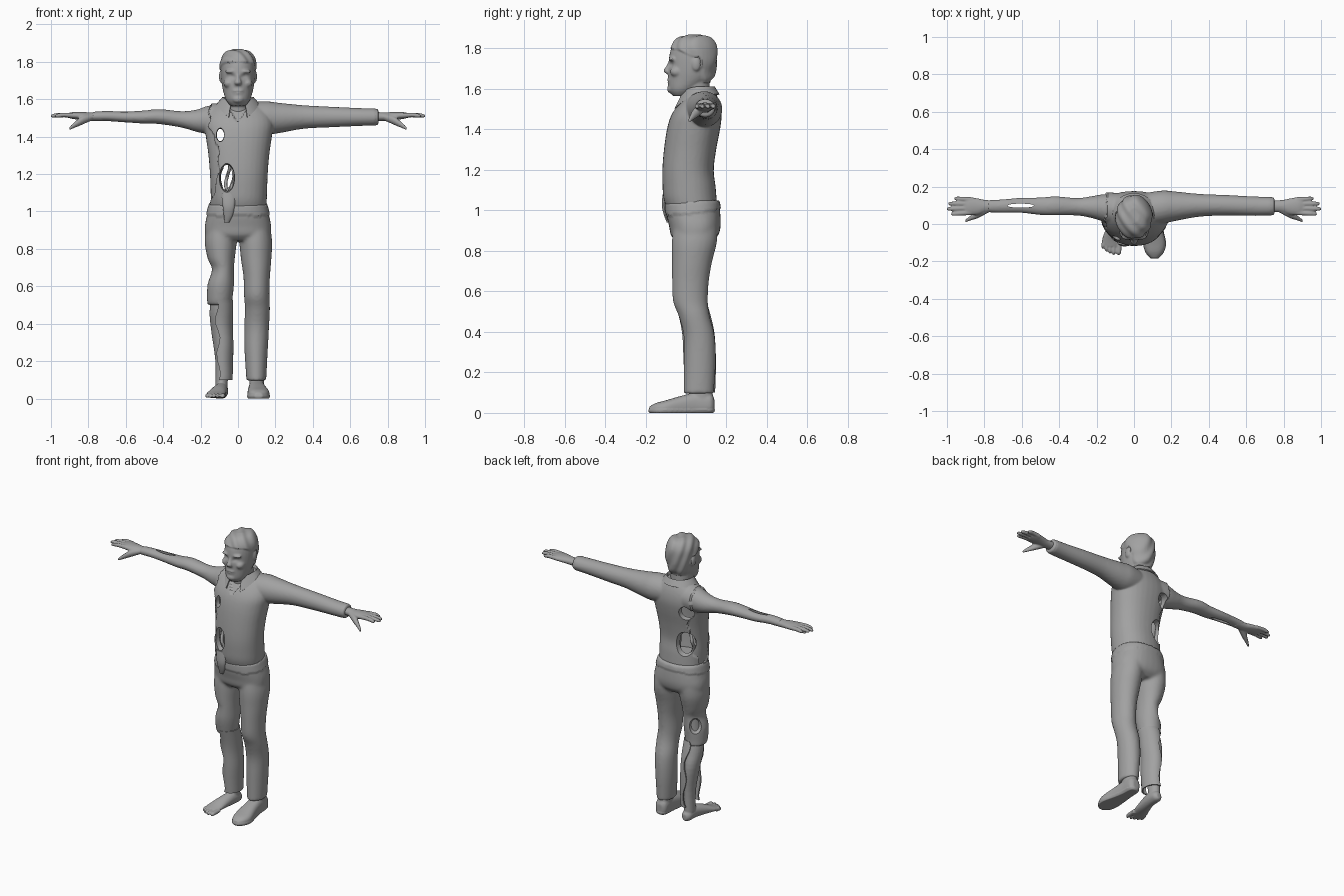
import bpy, bmesh
from math import sin, cos, pi, radians, copysign, exp
from mathutils import Matrix

AX = {'x': (0, 1, 2), 'y': (1, 0, 2), 'z': (2, 0, 1)}
GREY = bpy.data.materials.new('dark_grey')
GREY.diffuse_color = (.36, .36, .36, 1)


def loft(bm, axis, rings, seg=24, sq=1.0, arc=None, flip=1, steps=4):
    """Smooth tube through rings (t, c1, c2, r1, r2) stacked along an axis."""
    rows = []
    for i in range(len(rings) - 1):
        p = [rings[max(0, min(len(rings) - 1, i + k))] for k in (-1, 0, 1, 2)]
        for s in range(steps + (i == len(rings) - 2)):
            t = s / steps
            rows.append([0.5 * (2 * b + (c - a) * t + (2 * a - 5 * b + 4 * c - d) * t * t
                                + (3 * b - a - 3 * c + d) * t ** 3) for a, b, c, d in zip(*p)])
    grid = []
    for j, (t, c1, c2, r1, r2) in enumerate(rows):
        a0, a1 = arc or (0, 2 * pi)
        if arc:  # ragged cloth edges
            a0, a1 = a0 + .2 * sin(j * 1.3), a1 + .2 * sin(j * 1.1)
        ring = []
        for k in range(seg):
            a = a0 + (a1 - a0) * k / (seg - 1 if arc else seg)
            u, v = (copysign(abs(f) ** sq, f) for f in (cos(a), sin(a)))
            co = [0, 0, 0]
            for ax, val in zip(AX[axis], (t, c1 + r1 * u, c2 + r2 * v)):
                co[ax] = val
            co[0] *= flip
            ring.append(bm.verts.new(co))
        grid.append(ring)
    for A, B in zip(grid, grid[1:]):
        for k in range(seg - 1 if arc else seg):
            n = (k + 1) % seg
            bm.faces.new((A[k], A[n], B[n], B[k]))
    if not arc:
        bm.faces.new(grid[0])
        bm.faces.new(grid[-1])


def ball(bm, c, r):
    bmesh.ops.create_icosphere(bm, subdivisions=3, radius=1,
                               matrix=Matrix.Translation(c) @ Matrix.Diagonal((*r, 1)))


def apply_all(ob):
    bpy.ops.object.select_all(action='DESELECT')
    ob.select_set(True)
    bpy.context.view_layer.objects.active = ob
    for m in list(ob.modifiers):
        bpy.ops.object.modifier_apply(modifier=m.name)


def finish(name, bm, voxel=0, smooth=4, puff=None, cutters=(), thick=0):
    """Fuse the pieces, raise cloth with puff(co), cut holes, shade."""
    bmesh.ops.recalc_face_normals(bm, faces=bm.faces)
    me = bpy.data.meshes.new(name)
    bm.to_mesh(me)
    bm.free()
    ob = bpy.data.objects.new(name, me)
    bpy.context.collection.objects.link(ob)
    if voxel:
        m = ob.modifiers.new('fuse', 'REMESH')
        m.mode, m.voxel_size = 'VOXEL', voxel
        m = ob.modifiers.new('relax', 'SMOOTH')
        m.factor, m.iterations = 0.5, smooth
    if thick:
        m = ob.modifiers.new('cloth', 'SOLIDIFY')
        m.thickness, m.offset = thick, 0
    apply_all(ob)
    if puff:
        moves = [(v, v.normal * puff(v.co)) for v in ob.data.vertices]
        for v, d in moves:
            v.co += d
    for c in cutters:
        m = ob.modifiers.new('hole', 'BOOLEAN')
        m.operation, m.solver, m.object = 'DIFFERENCE', 'EXACT', c
    apply_all(ob)
    for c in cutters:
        bpy.data.objects.remove(c)
    ob.data.materials.clear()
    ob.data.materials.append(GREY)
    for p in ob.data.polygons:
        p.material_index = 0
    bpy.ops.object.shade_smooth_by_angle(angle=radians(45))
    return ob


def cutter(build):
    bm = bmesh.new()
    build(bm)
    ob = finish('cutter', bm)
    ob.hide_render = True
    return ob


def lerp(pts, z):
    for (z0, a), (z1, b) in zip(pts, pts[1:]):
        if z0 <= z <= z1:
            return a + (b - a) * (z - z0) / (z1 - z0)
    return pts[0][1] if z < pts[0][0] else pts[-1][1]


# Torso with one sleeve and one bare arm, hollow and holed
torso = [(1.01, 0, .03, .142, .115), (1.06, 0, .02, .145, .122), (1.12, 0, .015, .147, .122),
         (1.2, 0, .01, .15, .118), (1.3, 0, .02, .158, .12), (1.4, 0, .037, .172, .122),
         (1.47, 0, .052, .18, .115), (1.53, 0, .068, .155, .09), (1.585, 0, .08, .085, .055)]
bm = bmesh.new()
loft(bm, 'z', torso, 32, .9)
loft(bm, 'x', [(.05, .075, 1.5, .08, .075), (.15, .09, 1.5, .08, .08), (.22, .095, 1.5, .07, .072),
               (.35, .1, 1.505, .052, .054), (.5, .1, 1.505, .046, .046), (.65, .095, 1.505, .043, .039),
               (.74, .095, 1.505, .041, .037)])
loft(bm, 'x', [(-.05, .075, 1.49, .08, .08), (-.15, .085, 1.49, .075, .077), (-.22, .09, 1.485, .06, .06),
               (-.3, .092, 1.492, .047, .044), (-.42, .097, 1.507, .051, .04), (-.5, .095, 1.505, .047, .035),
               (-.6, .1, 1.505, .041, .03), (-.7, .096, 1.51, .036, .027), (-.78, .095, 1.508, .033, .025)])
edge = [(1.03, -.15), (1.15, -.11), (1.25, -.1), (1.35, -.105), (1.45, -.15), (1.6, -.15)]


def shirt(co):
    torn = co.x < lerp(edge, co.z) + .006 * sin(co.z * 60 + co.y * 30)
    open_neck = co.y < .03 and co.z > 1.47 and abs(co.x) < (co.z - 1.47) * .6
    return 0 if torn or open_neck else .009


cuts = [cutter(lambda b: loft(b, 'z', [(z, x, y, r - .02, q - .02) for z, x, y, r, q in torso[1:7]], 24, .9)),
        cutter(lambda b: ball(b, (-.06, -.12, 1.18), (.042, .1, .078))),
        cutter(lambda b: ball(b, (-.095, -.1, 1.41), (.022, .12, .038))),
        cutter(lambda b: ball(b, (-.085, .16, 1.19), (.062, .12, .085))),
        cutter(lambda b: ball(b, (-.105, .16, 1.41), (.045, .1, .048))),
        cutter(lambda b: ball(b, (-.605, .098, 1.505), (.078, .012, .08)))]
finish('torso_and_arms', bm, .008, 4, shirt, cuts)

# Ribs and innards seen through the holes
bm = bmesh.new()
for x, ph in ((-.09, 0), (-.055, 1), (-.025, 2)):
    loft(bm, 'z', [(1.04 + .05 * i, x + .012 * sin(i * 1.7 + ph), -.03 + .015 * cos(i * 2 + ph), .009, .012)
                   for i in range(6)], 10)
loft(bm, 'z', [(1.02, 0, .09, .02, .02), (1.25, 0, .085, .02, .02), (1.5, 0, .1, .02, .02)], 10)
finish('innards', bm)

# Cuff
bm = bmesh.new()
loft(bm, 'x', [(.705, .095, 1.505, .046, .042), (.715, .095, 1.505, .049, .045),
               (.742, .095, 1.505, .047, .043), (.75, .095, 1.505, .038, .034)])
finish('cuff', bm)

# Collar: a strip round the neck with two pointed flaps
bm = bmesh.new()
rows = []
for k in range(33):
    a = radians(-64 + 308 * k / 32)
    f = max(0, -sin(a)) ** 2
    c, s = cos(a), sin(a)
    rows.append([bm.verts.new(p) for p in ((.07 * c, .06 + .07 * s, 1.57 - .02 * f),
                                           (.084 * c, .06 + .082 * s, 1.608 - .03 * f),
                                           (.112 * c, .062 + (.1 + .035 * f) * s, 1.572 - .085 * f))])
for A, B in zip(rows, rows[1:]):
    for j in (0, 1):
        bm.faces.new((A[j], A[j + 1], B[j + 1], B[j]))
finish('collar', bm, thick=.008)

# Head with neck, face and ears
bm = bmesh.new()
loft(bm, 'z', [(1.565, 0, -.025, .04, .04), (1.595, 0, -.015, .064, .07), (1.65, 0, .018, .081, .106),
               (1.7, 0, .028, .089, .115), (1.76, 0, .033, .092, .116), (1.81, 0, .038, .087, .107),
               (1.846, 0, .042, .064, .08), (1.86, 0, .045, .03, .04)], 32)
loft(bm, 'z', [(1.48, 0, .06, .07, .072), (1.55, 0, .05, .066, .07), (1.65, 0, .045, .065, .07)])
loft(bm, 'z', [(1.74, 0, -.074, .01, .01), (1.71, 0, -.086, .014, .014), (1.69, 0, -.095, .019, .017),
               (1.676, 0, -.086, .018, .015)], 12)
ball(bm, (0, -.072, 1.6), (.032, .022, .022))
ball(bm, (0, -.08, 1.645), (.032, .014, .007))
ball(bm, (0, -.077, 1.632), (.028, .015, .007))
for s in (-1, 1):
    ball(bm, (s * .035, -.066, 1.748), (.034, .02, .011))
    ball(bm, (s * .05, -.045, 1.685), (.028, .034, .026))
    ball(bm, (s * .09, .05, 1.722), (.012, .022, .034))


def hair_and_eyes(co):
    front = lerp([(1.62, .075), (1.7, .07), (1.76, .02), (1.79, -.04), (1.82, -.2)], co.z)
    if co.z > 1.63 and not (abs(co.x) > .088 and co.z < 1.76):
        h = max(0, min(1, (co.y - front) / .02))
        if h:
            return h * (.006 + .003 * sin(co.x * 90 + co.y * 70 + co.z * 40))
    if co.y < 0:
        return -.009 * exp(-(((abs(co.x) - .034) / .02) ** 2 + ((co.z - 1.722) / .013) ** 2))
    return 0


finish('head', bm, .006, 4, hair_and_eyes)

# Hands
for s, side in ((1, 'left'), (-1, 'right')):
    bm = bmesh.new()
    loft(bm, 'x', [(.72, .095, 1.507, .032, .025), (.79, .095, 1.507, .033, .023), (.83, .093, 1.51, .043, .022),
                   (.88, .095, 1.513, .049, .019), (.91, .095, 1.513, .043, .012)], flip=s)
    for y0, y1, tip in ((.06, .054, .977), (.084, .081, 1.0), (.108, .109, .992), (.131, .136, .96)):
        loft(bm, 'x', [(.87, y0, 1.513, .013, .014), ((.88 + tip) / 2, (y0 + y1) / 2, 1.516, .0125, .0125),
                       (tip - .012, y1, 1.512, .0105, .0105), (tip + .002, y1, 1.51, .005, .005)], 12, flip=s)
    loft(bm, 'x', [(.78, .08, 1.505, .02, .018), (.83, .055, 1.488, .022, .023), (.87, .034, 1.465, .014, .017),
                   (.902, .016, 1.443, .007, .009)], 12, flip=s)
    finish(side + '_hand', bm, .005, 2)

# Trousers: hips, whole left leg, torn right leg
bm = bmesh.new()
loft(bm, 'z', [(1.045, 0, .033, .15, .129), (.98, 0, .037, .166, .133), (.92, 0, .044, .178, .127),
               (.875, 0, .042, .172, .116), (.845, 0, .04, .13, .085)], 32, .85)
loft(bm, 'z', [(.97, .082, .05, .08, .105), (.85, .094, .042, .088, .112), (.75, .097, .03, .082, .1),
               (.65, .1, .022, .071, .091), (.55, .1, .022, .068, .086), (.48, .104, .04, .067, .077),
               (.38, .1, .065, .066, .077), (.25, .097, .068, .062, .079), (.095, .098, .063, .053, .075)])
loft(bm, 'z', [(.97, -.082, .05, .08, .105), (.85, -.092, .042, .087, .11), (.75, -.09, .03, .073, .097),
               (.69, -.08, .025, .059, .087), (.61, -.092, .024, .071, .086), (.53, -.098, .028, .068, .076),
               (.5, -.099, .035, .064, .072)])


def waistband(co):
    return .006 if .995 < co.z - .12 * (co.y - .03) + .06 * abs(co.x) < 1.05 else 0


finish('trousers', bm, .009, 7, waistband,
       [cutter(lambda b: ball(b, (-.14, .1, .64), (.04, .05, .055)))])

# Hanging trouser remnant beside the bare calf, and the torn shirt tail
bm = bmesh.new()
loft(bm, 'z', [(.53, -.095, .03, .065, .074), (.4, -.09, .06, .06, .076), (.25, -.085, .068, .056, .076),
               (.1, -.085, .07, .052, .07)], 20, arc=(radians(-110), radians(95)))
finish('trouser_remnant', bm, thick=.008)
bm = bmesh.new()
loft(bm, 'z', [(1.1, -.05, -.1, .04, .012), (1.03, -.05, -.108, .032, .012), (.98, -.052, -.1, .024, .01),
               (.94, -.06, -.088, .012, .007)], 14)
finish('shirt_tail', bm)

# Bare right calf and foot with toes
bm = bmesh.new()
loft(bm, 'z', [(.72, -.083, .035, .045, .06), (.56, -.092, .035, .05, .058), (.46, -.1, .05, .052, .06),
               (.36, -.097, .072, .046, .06), (.2, -.087, .083, .034, .046), (.06, -.088, .085, .033, .042)])
loft(bm, 'y', [(.138, -.085, .03, .015, .02), (.115, -.086, .035, .033, .035), (.05, -.09, .042, .036, .042),
               (-.02, -.105, .034, .043, .034), (-.08, -.12, .022, .05, .02), (-.12, -.124, .016, .045, .013)])
for x, tip, r in ((-.082, -.165, .014), (-.109, -.165, .009), (-.129, -.158, .009), (-.148, -.147, .009),
                  (-.166, -.132, .009)):
    loft(bm, 'y', [(-.09, x + .004, .016, r, .013), (tip + .015, x, .015, r, .012),
                   (tip, x, .011, r * .5, .007)], 12)
foot = finish('right_leg_and_foot', bm, .005, 2)

# Left shoe with sole
bm = bmesh.new()
loft(bm, 'y', [(.14, .1, .04, .02, .03), (.12, .1, .045, .04, .05), (.05, .1, .045, .043, .055),
               (-.02, .103, .035, .05, .05), (-.1, .11, .022, .059, .04), (-.15, .11, .018, .047, .03),
               (-.182, .11, .016, .02, .014)], 28, .8)
loft(bm, 'z', [(.04, .1, .08, .04, .055), (.14, .1, .075, .04, .055)])
shoe = finish('left_shoe', bm, .006, 3, lambda co: .003 if co.z < .018 else 0)
for ob in (foot, shoe):
    for v in ob.data.vertices:
        v.co.z = max(0, v.co.z)
